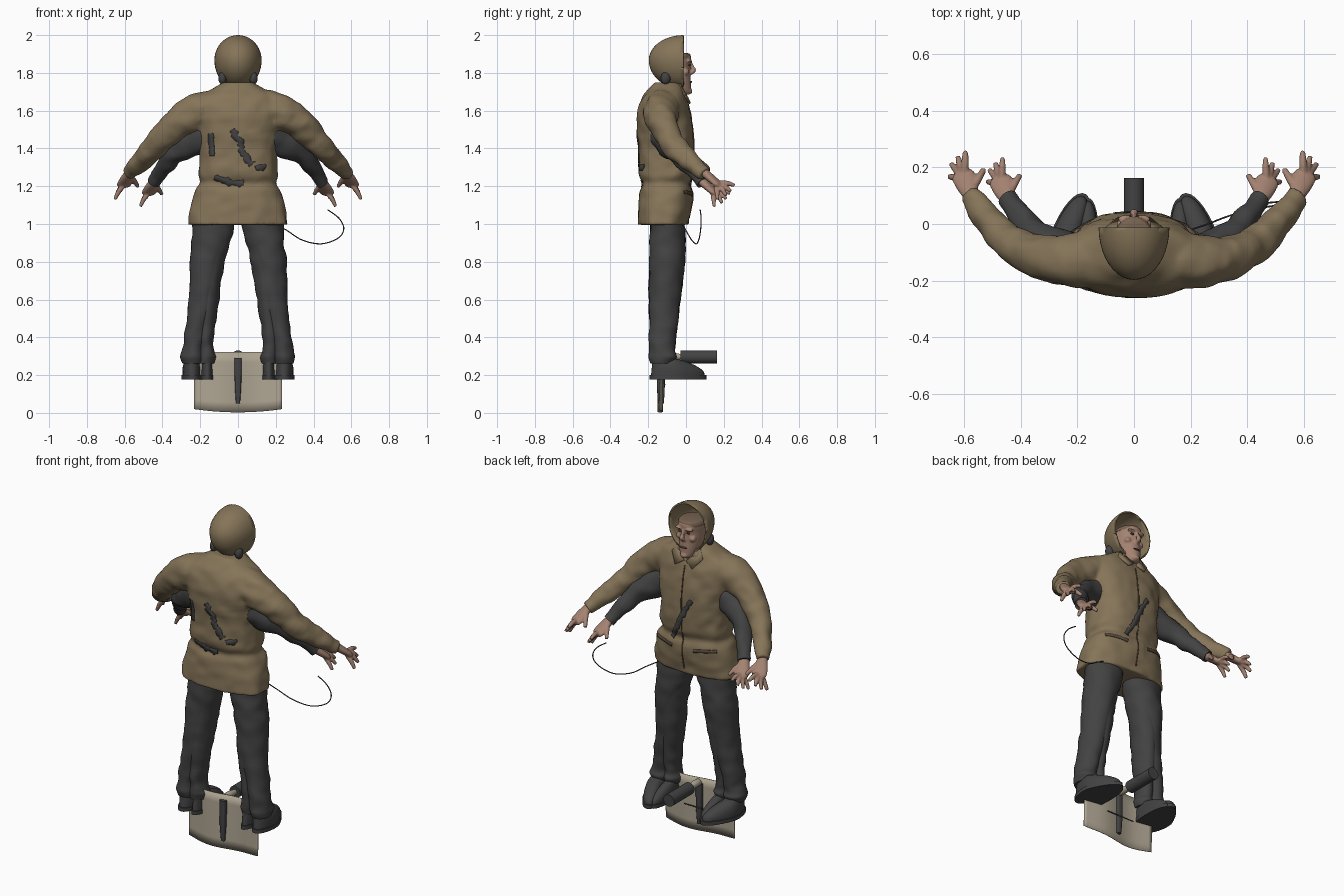
import bpy, bmesh, math
from mathutils import Vector, Matrix, noise
from mathutils.bvhtree import BVHTree

if "Cube" in bpy.data.objects:
    bpy.data.objects.remove(bpy.data.objects["Cube"])


def material(name, r, g, b):
    m = bpy.data.materials.new(name)
    m.use_nodes = True
    m.diffuse_color = (r, g, b, 1)
    bsdf = m.node_tree.nodes["Principled BSDF"]
    bsdf.inputs["Base Color"].default_value = (r, g, b, 1)
    bsdf.inputs["Roughness"].default_value = 0.8
    return m


KHAKI = material("khaki cloth", 0.235, 0.175, 0.098)
DARK = material("charcoal cloth", 0.055, 0.055, 0.057)
SKIN = material("skin", 0.37, 0.225, 0.165)
BEIGE = material("beige panel", 0.42, 0.37, 0.285)
BROWN = material("dark brown", 0.10, 0.07, 0.045)
HAIR = material("brown hair", 0.18, 0.12, 0.08)


def spline(rows, n):
    """Catmull-Rom through rows of numbers, n steps per span."""
    pad = [rows[0]] + list(rows) + [rows[-1]]
    out = []
    for a, b, c, d in zip(pad, pad[1:], pad[2:], pad[3:]):
        for k in range(n):
            t = k / n
            out.append([q + t * (r - p) / 2 + t * t * (2 * p - 5 * q + 4 * r - s) / 2
                        + t ** 3 * (3 * q - p - 3 * r + s) / 2 for p, q, r, s in zip(a, b, c, d)])
    return out + [list(rows[-1])]


def tube(bm, rows, side=1, n=5, sides=20, upright=False, power=2.0, fold=0.0):
    """Loft rows of (x, y, z, width, depth); fold adds cloth creases."""
    rows = spline(rows, n)
    path = [Vector((r[0] * side, r[1], r[2])) for r in rows]
    rings = []
    for i, (p, r) in enumerate(zip(path, rows)):
        a, b = Vector((1, 0, 0)), Vector((0, 1, 0))
        if not upright:
            t = (path[min(i + 1, len(path) - 1)] - path[max(i - 1, 0)]).normalized()
            a = t.cross((0, 0, 1) if abs(t.z) < 0.95 else (0, 1, 0)).normalized()
            b = a.cross(t)
        ring = []
        for k in range(sides):
            w = math.tau * k / sides
            c, s = math.cos(w), math.sin(w)
            d = (a * math.copysign(abs(c) ** (2 / power), c) * r[3]
                 + b * math.copysign(abs(s) ** (2 / power), s) * r[4])
            co = p + d
            co += d.normalized() * fold * noise.noise(Vector((co.x * 14, co.y * 14, co.z * 18)))
            ring.append(bm.verts.new(co))
        rings.append(ring)
    for u, v in zip(rings, rings[1:]):
        for k in range(sides):
            j = (k + 1) % sides
            bm.faces.new((u[k], u[j], v[j], v[k]))
    bm.faces.new(rings[0])
    bm.faces.new(rings[-1])


def ball(bm, centre, size):
    bmesh.ops.create_uvsphere(bm, u_segments=20, v_segments=12, radius=1,
                              matrix=Matrix.Translation(centre) @ Matrix.Diagonal((*size, 1)))


def finish(bm, name, mat, voxel=0, solid=0, recalc=True, angle=45):
    if recalc:
        bmesh.ops.recalc_face_normals(bm, faces=bm.faces)
    me = bpy.data.meshes.new(name)
    bm.to_mesh(me)
    bm.free()
    me.materials.append(mat)
    me.shade_smooth()
    me.set_sharp_from_angle(angle=math.radians(angle))
    ob = bpy.data.objects.new(name, me)
    bpy.context.collection.objects.link(ob)
    if voxel:
        m = ob.modifiers.new("blend", "REMESH")
        m.mode, m.voxel_size, m.use_smooth_shade = "VOXEL", voxel, True
        m = ob.modifiers.new("soften", "SMOOTH")
        m.factor, m.iterations = 0.5, 3
    if solid:
        m = ob.modifiers.new("thickness", "SOLIDIFY")
        m.thickness = solid
    return ob


def ringed(rows):
    """(z, half width, back y, front y) to loft rows."""
    return [(0, (yb + yf) / 2, z, rx, (yf - yb) / 2) for z, rx, yb, yf in rows]


# Jacket body and sleeves, blended together
bm = bmesh.new()
tube(bm, ringed([(.996, .262, -.255, .012), (1.08, .252, -.252, .025), (1.17, .228, -.245, .035),
                 (1.215, .203, -.232, .022), (1.26, .21, -.25, .036), (1.35, .204, -.25, .042),
                 (1.48, .212, -.258, .04), (1.6, .235, -.255, .02), (1.67, .215, -.23, .0),
                 (1.715, .14, -.198, -.012), (1.75, .078, -.17, -.03)]),
     sides=64, upright=True, power=2.5, fold=.009)
for s in (1, -1):
    tube(bm, [(.13, -.12, 1.61, .1, .1), (.22, -.13, 1.59, .095, .1), (.33, -.118, 1.525, .076, .082),
              (.435, -.068, 1.42, .063, .066), (.515, .018, 1.332, .052, .052),
              (.58, .102, 1.267, .037, .037)], s, sides=28, fold=.012)
jacket = finish(bm, "jacket", KHAKI, voxel=.009)

# Collar wings
bm = bmesh.new()
for s in (1, -1):
    pts = [(.008, .004, 1.665), (.07, -.04, 1.74), (.1, -.02, 1.69), (.055, .017, 1.635)]
    bm.faces.new([bm.verts.new((x * s, y, z)) for x, y, z in pts])
finish(bm, "collar", KHAKI, solid=.01)

# Hood, an egg cut open towards the face
bm = bmesh.new()
ball(bm, (0, 0, 0), (1, 1, 1))
bmesh.ops.subdivide_edges(bm, edges=bm.edges, cuts=1, use_grid_fill=True)
bmesh.ops.bisect_plane(bm, geom=bm.verts[:] + bm.edges[:] + bm.faces[:], plane_co=(0, 0, 0),
                       plane_no=(0, 1, 0), clear_outer=True)
for v in bm.verts:
    v.co = v.co.normalized()
    x, y, z = v.co
    v.co = (x * .125, y * .185 - .012, 1.868 + z * (.132 if z > 0 else .155))
finish(bm, "hood", KHAKI, solid=.008)

# Head with nose, brow and chin blended in
bm = bmesh.new()
tube(bm, ringed([(1.685, .026, -.04, .016), (1.7, .04, -.06, .025), (1.74, .057, -.11, .026),
                 (1.79, .068, -.14, .023), (1.84, .072, -.15, .022), (1.87, .072, -.15, .028),
                 (1.893, .064, -.13, .024), (1.903, .03, -.09, -.0)]), sides=32, upright=True)
tube(bm, [(0, .02, 1.86, .009, .01), (0, .034, 1.83, .01, .01), (0, .042, 1.813, .015, .012),
          (0, .024, 1.798, .014, .01)], sides=12)
tube(bm, [(0, -.06, 1.6, .055, .055), (0, -.06, 1.74, .05, .055)], upright=True)
ball(bm, (0, .02, 1.703), (.022, .014, .015))
for s in (1, -1):
    ball(bm, (s * .03, .018, 1.862), (.028, .014, .008))
    ball(bm, (s * .042, .0, 1.805), (.02, .017, .018))
finish(bm, "head", SKIN, voxel=.005)

# Hair over the forehead
bm = bmesh.new()
tube(bm, ringed([(1.873, .074, -.152, .025), (1.885, .073, -.15, .026), (1.9, .062, -.13, .02),
                 (1.906, .04, -.09, .0)]), sides=32, upright=True)
finish(bm, "hair", HAIR)

bm = bmesh.new()
ball(bm, (0, .026, 1.752), (.024, .007, .005))
for s in (1, -1):
    ball(bm, (s * .029, .02, 1.842), (.012, .006, .005))
finish(bm, "eyes_and_mouth", BROWN)

bm = bmesh.new()
for s in (1, -1):
    ball(bm, (s * .082, -.108, 1.772), (.022, .026, .034))
finish(bm, "ear_pads", DARK)


# Hands: a palm and five tapered fingers
TIPS = [(-.045, .09, -.07), (.02, .155, -.065), (.047, .135, -.095), (.07, .11, -.118), (.077, .065, -.138)]


def hand(name, wrist, size, s):
    bm = bmesh.new()
    w = Vector(wrist)
    palm = Vector((.028, .068, -.058)) * size
    tube(bm, [(*(w - palm * .35), .028, .024), (*w, .029, .023), (*(w + palm * .5), .038, .021),
              (*(w + palm), .041, .018), (*(w + palm * 1.2), .028, .012)], s, sides=16)
    for i, tip in enumerate(TIPS):
        end = w + Vector(tip) * size
        base = w + (palm * .15 if i == 0 else palm * .65 + Vector(tip) * size * .22)
        mid = base.lerp(end, .55) + Vector((0, 0, .007))
        r = (.0135 if i else .015) * size
        tube(bm, [(*base, r * 1.1, r * 1.1), (*mid, r, r), (*end, r * .7, r * .7)], s, sides=8, n=3)
    finish(bm, name, SKIN, voxel=.005)


for s, label in ((1, "left"), (-1, "right")):
    hand(label + "_outer_hand", (.575, .102, 1.268), 1, s)
    hand(label + "_inner_hand", (.445, .088, 1.222), .94, s)

    # Dark inner arm
    bm = bmesh.new()
    tube(bm, [(.14, -.12, 1.48, .08, .09), (.24, -.095, 1.435, .066, .08), (.34, -.04, 1.37, .052, .056),
              (.40, .03, 1.287, .042, .043), (.447, .09, 1.222, .031, .031)], s, sides=24, fold=.012)
    finish(bm, label + "_inner_arm", DARK)

    # Trouser leg made of two overlapping tubes, crumpled at the hem
    bm = bmesh.new()
    tube(bm, [(.13, -.1, 1.07, .115, .088), (.135, -.097, .95, .108, .093), (.165, -.1, .8, .09, .094),
              (.183, -.113, .6, .077, .083), (.222, -.122, .42, .06, .073), (.238, -.126, .33, .058, .068),
              (.242, -.122, .295, .06, .074), (.24, -.125, .262, .054, .062)],
         s, n=7, sides=28, upright=True, fold=.009)
    tube(bm, [(.11, -.1, 1.07, .092, .08), (.122, -.1, .95, .092, .085), (.148, -.1, .8, .079, .087),
              (.157, -.11, .6, .056, .082), (.172, -.122, .42, .044, .068), (.168, -.126, .33, .042, .062),
              (.163, -.122, .295, .045, .068), (.168, -.127, .262, .041, .055)],
         s, n=7, sides=24, upright=True, fold=.009)
    finish(bm, label + "_leg", DARK, angle=60)

    # Boots with a wider sole, toes bending inwards
    bm = bmesh.new()
    for x0, width, toe, bend in ((.243, .055, .105, -.38), (.163, .038, .088, 0)):
        for levels in (((.178, 1.04, .004, -.192), (.2, 1.04, .004, -.192)),
                       ((.198, .94, -.006, -.185), (.222, .94, -.014, -.183), (.248, .88, -.05, -.18),
                        (.27, .74, -.1, -.178), (.285, .6, -.15, -.172))):
            first = len(bm.verts)
            tube(bm, [(x0, (toe + d + heel) / 2, z, width * k, (toe + d - heel) / 2)
                      for z, k, d, heel in levels], s, n=3, sides=28, upright=True, power=2.2)
            bm.verts.ensure_lookup_table()
            for v in bm.verts[first:]:
                v.co.x += s * bend * max(0, v.co.y + .05)
    finish(bm, label + "_boots", DARK)

# Seams, pockets and torn patches laid onto the jacket
bpy.context.view_layer.update()
tree = BVHTree.FromObject(jacket, bpy.context.evaluated_depsgraph_get())


def patch(name, points, width, face, mat, ragged=0.0):
    """Ribbon through (x, z) points, on the +y or -y face of the jacket."""
    bm = bmesh.new()
    path = [Vector(p) for p in spline(points, 12)]
    lines = []
    for i, p in enumerate(path):
        t = (path[min(i + 1, len(path) - 1)] - path[max(i - 1, 0)]).normalized()
        across = Vector((-t.y, t.x)) * width / 2
        line = []
        for k in (-1, 0, 1):
            q = p + across * k * (1 + ragged * noise.noise(Vector((p.x * 60, p.y * 60, k * 5))))
            hit = tree.ray_cast(Vector((q.x, face, q.y)), Vector((0, -face, 0)))[0]
            line.append(bm.verts.new((q.x, (hit.y if hit else 0) + face * .004, q.y)))
        lines.append(line)
    for u, v in zip(lines, lines[1:]):
        for k in (0, 1):
            f = bm.faces.new((u[k], u[k + 1], v[k + 1], v[k]))
            f.normal_update()
            if f.normal.y * face < 0:
                f.normal_flip()
    finish(bm, name, mat, solid=.005, recalc=False)


patch("zip", [(0, 1.64), (.002, 1.4), (0, 1.03)], .005, 1, BROWN)
for s, label in ((1, "left"), (-1, "right")):
    patch(label + "_pocket", [(s * .07, 1.155), (s * .135, 1.165), (s * .195, 1.168)], .018, 1, BROWN)
patch("front_tear", [(-.062, 1.455), (-.01, 1.365), (.03, 1.28), (.072, 1.2)], .026, 1, DARK, .8)
patch("back_diagonal_tear", [(-.03, 1.5), (.01, 1.43), (.03, 1.37), (.075, 1.315)], .034, -1, DARK, .9)
patch("back_upright_tear", [(-.145, 1.48), (-.138, 1.36)], .027, -1, DARK, .5)
patch("back_waist_tear", [(-.125, 1.245), (-.05, 1.222), (.03, 1.212)], .03, -1, DARK, .9)
patch("back_small_tear", [(.095, 1.29), (.15, 1.31)], .03, -1, DARK, .9)

# Trailing wire
bm = bmesh.new()
r = .003
tube(bm, [(.2, -.02, 1.0, r, r), (.26, .0, .965, r, r), (.34, .03, .915, r, r), (.44, .055, .895, r, r),
          (.53, .07, .925, r, r), (.56, .078, .975, r, r), (.535, .08, 1.03, r, r), (.475, .075, 1.075, r, r)],
     sides=8, n=8)
finish(bm, "wire", DARK)

# Curved panel between the feet
bm = bmesh.new()
bmesh.ops.create_grid(bm, x_segments=24, y_segments=6, size=1)
for v in bm.verts:
    u, w = v.co.x, (v.co.y + 1) / 2
    low = .003 + .017 * u * u
    v.co = (u * .232, -.133 + .012 * math.sin(u * 3.8) - .006 * (1 - w), low + w * (.322 - low))
finish(bm, "panel", BEIGE, solid=.004, recalc=False)

# Handle strip, cross rod, nozzle and barrel
bm = bmesh.new()
tube(bm, [(0, -.133, .05, .011, .016), (0, -.133, .15, .017, .021), (0, -.133, .29, .019, .021)],
     sides=16, upright=True, power=5)
tube(bm, [(-.09, -.112, .15, .003, .003), (.09, -.112, .15, .003, .003)], sides=8)
finish(bm, "handle_strip", DARK)

bm = bmesh.new()
tube(bm, [(0, -.118, .3, .019, .019), (0, -.08, .3, .02, .02), (0, -.025, .297, .014, .014)], sides=20)
finish(bm, "nozzle", BEIGE)

bm = bmesh.new()
tube(bm, [(0, -.03, .296, .035, .035), (0, .163, .296, .035, .035)], sides=28)
finish(bm, "barrel", DARK)
